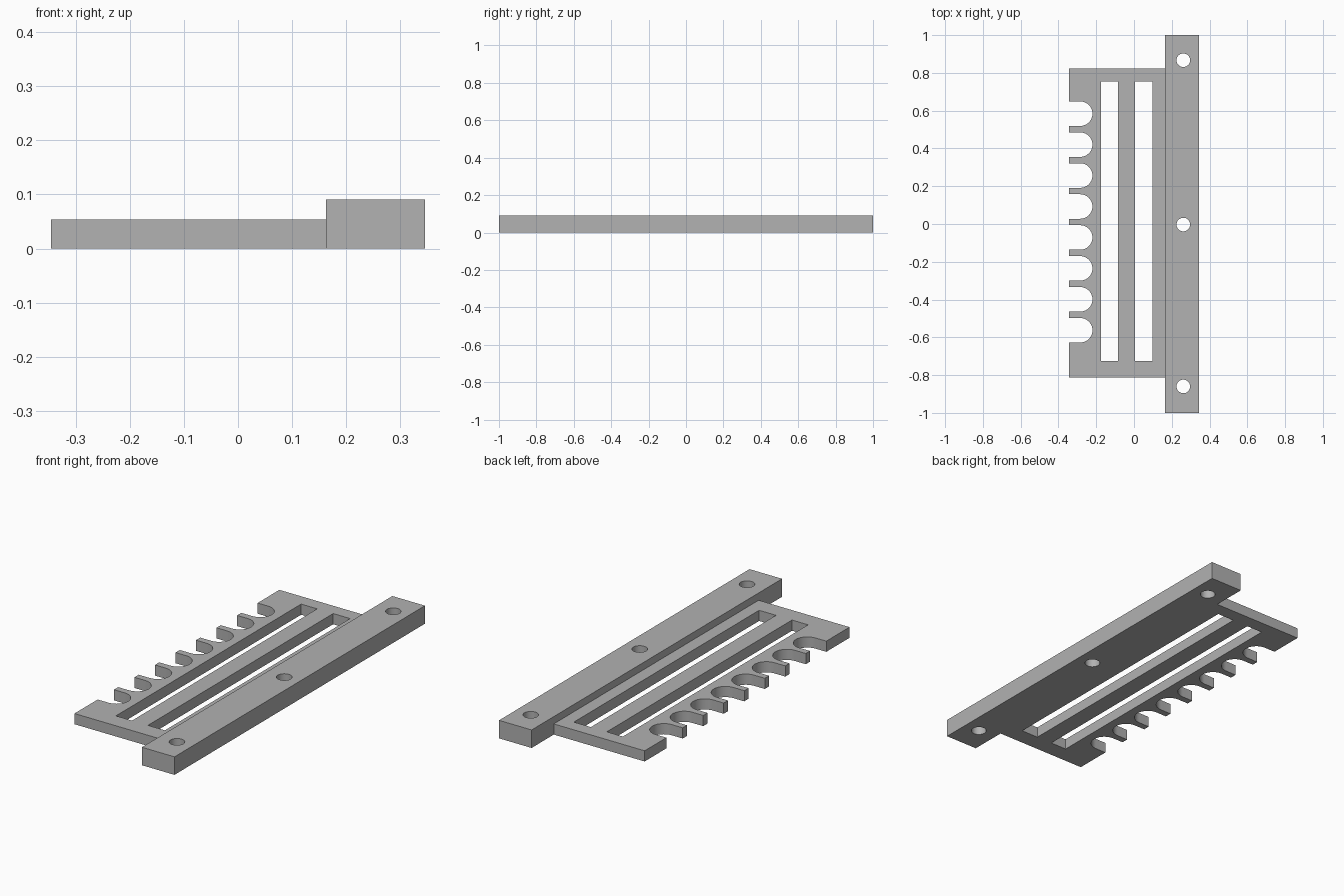
import bpy
import bmesh
from math import radians, cos, sin, pi

cube = bpy.data.objects.get("Cube")
if cube:
    bpy.data.objects.remove(cube, do_unlink=True)

GREY = (0.445, 0.445, 0.445, 1.0)
grey = bpy.data.materials.new("plain grey")
grey.use_nodes = True
grey.diffuse_color = GREY
for node in grey.node_tree.nodes:
    if node.type == 'BSDF_PRINCIPLED':
        node.inputs["Base Color"].default_value = GREY


def rectangle(x0, x1, y0, y1):
    return [(x0, y0), (x1, y0), (x1, y1), (x0, y1)]


def arc(cx, cy, r, start, end, steps):
    angles = [start + (end - start) * i / steps for i in range(steps + 1)]
    return [(cx + r * cos(a), cy + r * sin(a)) for a in angles]


def slab(name, loops, height):
    """Fill an outline with its holes, then raise it to the given height."""
    bm = bmesh.new()
    edges = []
    for loop in loops:
        verts = [bm.verts.new((x, y, 0)) for x, y in loop]
        edges += [bm.edges.new((a, b)) for a, b in zip(verts, verts[1:] + verts[:1])]
    bmesh.ops.triangle_fill(bm, use_beauty=True, edges=edges, normal=(0, 0, 1))
    raised = bmesh.ops.extrude_face_region(bm, geom=bm.faces[:], use_keep_orig=True)
    top = [g for g in raised["geom"] if isinstance(g, bmesh.types.BMVert)]
    bmesh.ops.translate(bm, verts=top, vec=(0, 0, height))
    bmesh.ops.recalc_face_normals(bm, faces=bm.faces[:])
    mesh = bpy.data.meshes.new(name)
    bm.to_mesh(mesh)
    bm.free()
    mesh.materials.append(grey)
    obj = bpy.data.objects.new(name, mesh)
    bpy.context.collection.objects.link(obj)
    bpy.ops.object.select_all(action='DESELECT')
    obj.select_set(True)
    bpy.context.view_layer.objects.active = obj
    bpy.ops.object.shade_smooth_by_angle(angle=radians(30))
    return obj


# Thin plate: eight round-ended notches along its right edge, two long slots
EDGE, JOINT, NOTCH_R = -0.345, 0.163, 0.065
outline = [(EDGE, -0.813), (JOINT, -0.813), (JOINT, 0.823), (EDGE, 0.823)]
for i in range(8):
    y = 0.584 - 0.1638 * i
    outline.append((EDGE, y + NOTCH_R))
    outline += arc(-0.285, y, NOTCH_R, pi / 2, -pi / 2, 20)
    outline.append((EDGE, y - NOTCH_R))
slots = [rectangle(x0, x1, -0.725, 0.754) for x0, x1 in ((-0.175, -0.085), (0.004, 0.099))]
slab("notched_plate", [outline] + slots, 0.054)

# Thick mounting bar with three screw holes
holes = [arc(0.261, y, 0.036, 0, 2 * pi, 32)[:-1] for y in (0.867, -0.003, -0.86)]
slab("mounting_bar", [rectangle(JOINT, 0.345, -1, 1)] + holes, 0.091)
